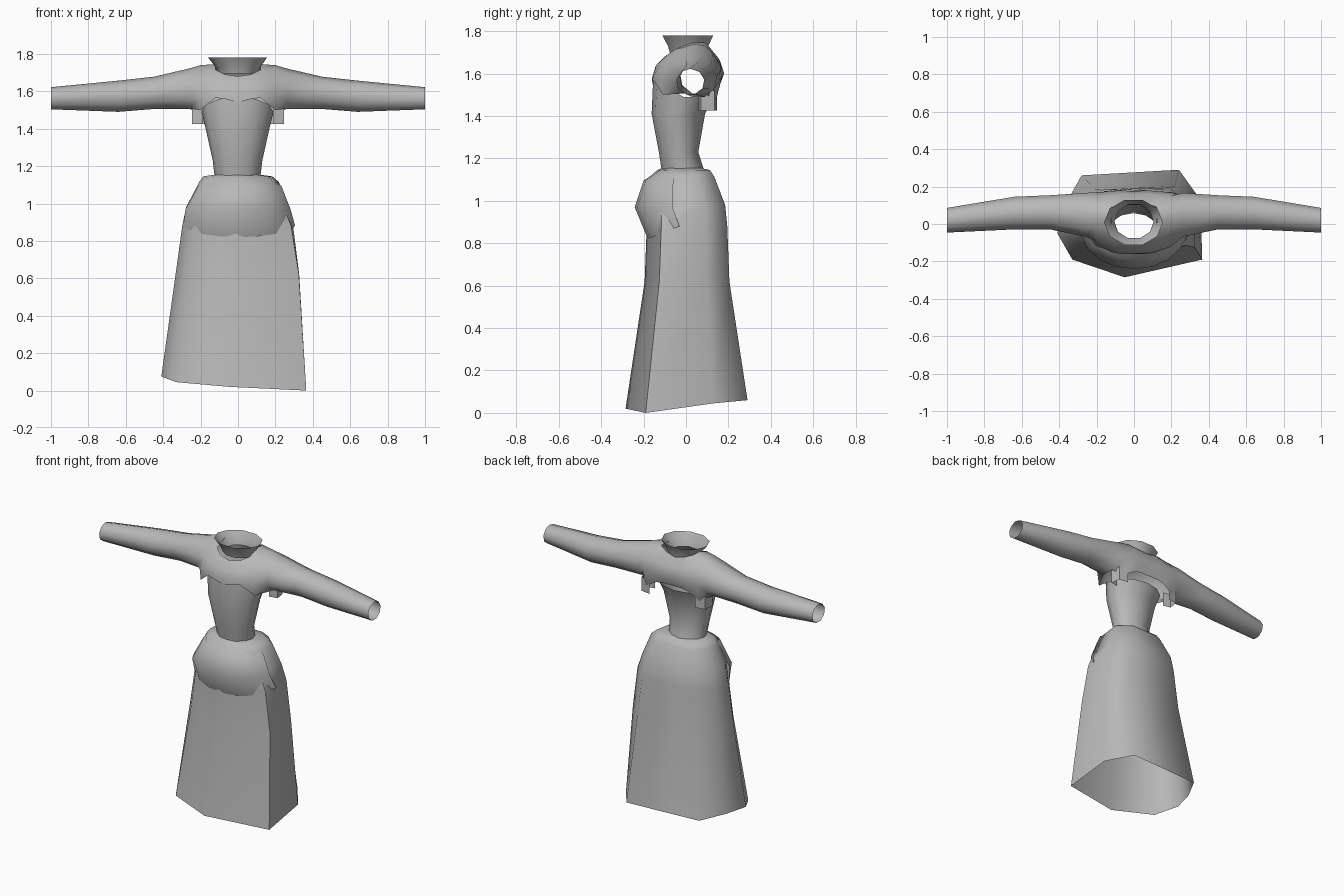
import bpy, bmesh, math

if "Cube" in bpy.data.objects:
    bpy.data.objects.remove(bpy.data.objects["Cube"])

cloth = bpy.data.materials.new("grey_cloth")
cloth.diffuse_color = (0.48, 0.48, 0.48, 1)
cloth.use_nodes = True
cloth.node_tree.nodes["Principled BSDF"].inputs["Base Color"].default_value = cloth.diffuse_color


def loft(name, rows, closed=True, skip=lambda r, c: False, angle=70):
    """Skin a list of equal-length point rows with quads."""
    bm = bmesh.new()
    grid = [[bm.verts.new(p) for p in row] for row in rows]
    n = len(rows[0])
    for r in range(len(rows) - 1):
        for c in range(n if closed else n - 1):
            if not skip(r, c):
                d = (c + 1) % n
                bm.faces.new((grid[r][c], grid[r][d], grid[r + 1][d], grid[r + 1][c]))
    bmesh.ops.delete(bm, geom=[v for v in bm.verts if not v.link_faces], context='VERTS')
    bmesh.ops.recalc_face_normals(bm, faces=bm.faces)
    me = bpy.data.meshes.new(name)
    bm.to_mesh(me)
    bm.free()
    me.materials.append(cloth)
    ob = bpy.data.objects.new(name, me)
    bpy.context.collection.objects.link(ob)
    bpy.ops.object.select_all(action='DESELECT')
    ob.select_set(True)
    bpy.context.view_layer.objects.active = ob
    bpy.ops.object.shade_smooth_by_angle(angle=math.radians(angle))
    return ob


def ellipse(x0, x1, y0, y1, angles):
    cx, cy, rx, ry = (x0 + x1) / 2, (y0 + y1) / 2, (x1 - x0) / 2, (y1 - y0) / 2
    return [(cx + rx * math.cos(math.radians(a)), cy + ry * math.sin(math.radians(a)))
            for a in angles]


# Skirt: uneven eight-sided hem, blending into ellipses toward the waist
hem = [(.365, -.19, 0), (.355, .13, .045), (.24, .29, .06), (-.28, .26, .065),
       (-.37, .1, .075), (-.41, -.05, .075), (-.33, -.19, .045), (-.05, -.285, .02)]
hem_angles = [-38, 24, 60, 120, 158, 190, 222, 270]


def skirt_ring(x0, x1, y0, y1, z, blend):
    fit = [(x0 + (p[0] + .41) / .775 * (x1 - x0), y0 + (p[1] + .285) / .575 * (y1 - y0))
           for p in hem]
    rnd = ellipse(x0, x1, y0, y1, hem_angles)
    return [(a[0] + (b[0] - a[0]) * blend, a[1] + (b[1] - a[1]) * blend, z)
            for a, b in zip(fit, rnd)]


loft("skirt", [hem,
               skirt_ring(-.335, .34, -.195, .21, .62, .2),
               skirt_ring(-.3, .31, -.185, .205, .88, .4),
               skirt_ring(-.28, .28, -.185, .2, .98, .6),
               skirt_ring(-.21, .235, -.17, .15, 1.115, .8),
               skirt_ring(-.19, .2, -.135, .13, 1.145, 1),
               skirt_ring(-.12, .12, -.11, .08, 1.155, 1)])

# Draped hip panel bulging over the skirt front
panel_angles = range(190, 351, 20)


def panel_row(x0, x1, y0, y1, z, dip=0):
    return [(x, y, z - dip * math.sin(math.radians(180 + 180 * i / 8)) * -1)
            for i, (x, y) in enumerate(ellipse(x0, x1, y0, y1, panel_angles))]


loft("hip_panel", [panel_row(-.13, .13, -.12, .06, 1.15),
                   panel_row(-.215, .235, -.2, .14, 1.095),
                   panel_row(-.285, .285, -.242, .19, .97),
                   panel_row(-.298, .31, -.18, .18, .88, .06)], closed=False)

# Fitted bodice, its top edge highest at the front
ring = range(0, 360, 30)


def bodice_ring(x0, x1, y0, y1, z, rise=0):
    return [(x, y, z + rise * max(0, -math.sin(math.radians(a))))
            for (x, y), a in zip(ellipse(x0, x1, y0, y1, ring), ring)]


loft("bodice", [bodice_ring(-.125, .12, -.115, .085, 1.145),
                bodice_ring(-.135, .13, -.128, .058, 1.23),
                bodice_ring(-.175, .17, -.162, .09, 1.41),
                bodice_ring(-.195, .19, -.155, .13, 1.49, .08)])

# Short jacket with sleeves: sections across x, front hem over the top to back hem
torso = {
    0: [(-.16, 1.54), (-.16, 1.58), (-.145, 1.63), (-.1, 1.68), (.02, 1.72),
        (.12, 1.71), (.16, 1.65), (.175, 1.6), (.15, 1.53)],
    .07: [(-.16, 1.56), (-.155, 1.59), (-.14, 1.64), (-.085, 1.69), (.02, 1.73),
          (.11, 1.725), (.16, 1.66), (.18, 1.6), (.15, 1.53)],
    .12: [(-.15, 1.565), (-.145, 1.6), (-.12, 1.65), (-.05, 1.715), (.03, 1.745),
          (.09, 1.745), (.155, 1.67), (.175, 1.6), (.15, 1.52)],
    .2: [(-.11, 1.5), (-.12, 1.57), (-.09, 1.65), (-.02, 1.72), (.04, 1.74),
         (.09, 1.73), (.15, 1.66), (.17, 1.59), (.14, 1.47)],
}
sleeve = [(.26, -.07, .168, 1.5, 1.722), (.45, -.03, .155, 1.5, 1.678),
          (.64, -.03, .147, 1.485, 1.657), (1, -.047, .087, 1.5, 1.622)]
sections = dict(torso)
for x, y0, y1, z0, z1 in sleeve:
    sections[x] = ellipse(y0, y1, z0, z1, [-110 - 40 * i for i in range(9)])
xs = sorted(sections)
stations = [-x for x in reversed(xs[1:])] + xs


def jacket_gap(r, c):
    near = max(abs(stations[r]), abs(stations[r + 1]))
    neck = near < .13 and c in (3, 4)
    waist = near < .27 and c == 8
    return neck or waist


loft("jacket", [[(x, y, z) for y, z in sections[abs(x)]] for x in stations], skip=jacket_gap)

# Loose flaps hanging under each arm
for side, label in ((-1, "left"), (1, "right")):
    outline = [(.17, .145), (.235, .135), (.245, .07), (.19, .06)]
    loft(label + "_underarm_flap",
         [[(side * x, y, z) for x, y in outline] for z in (1.425, 1.52)],
         closed=False, angle=30)

# Flared standing collar
collar_angles = range(0, 360, 36)
loft("collar", [[(x, y, z) for x, y in ellipse(x0, x1, y0, y1, collar_angles)]
                for x0, x1, y0, y1, z in ((-.105, .105, -.08, .105, 1.695),
                                          (-.12, .12, -.09, .11, 1.73),
                                          (-.16, .155, -.118, .135, 1.78))])
